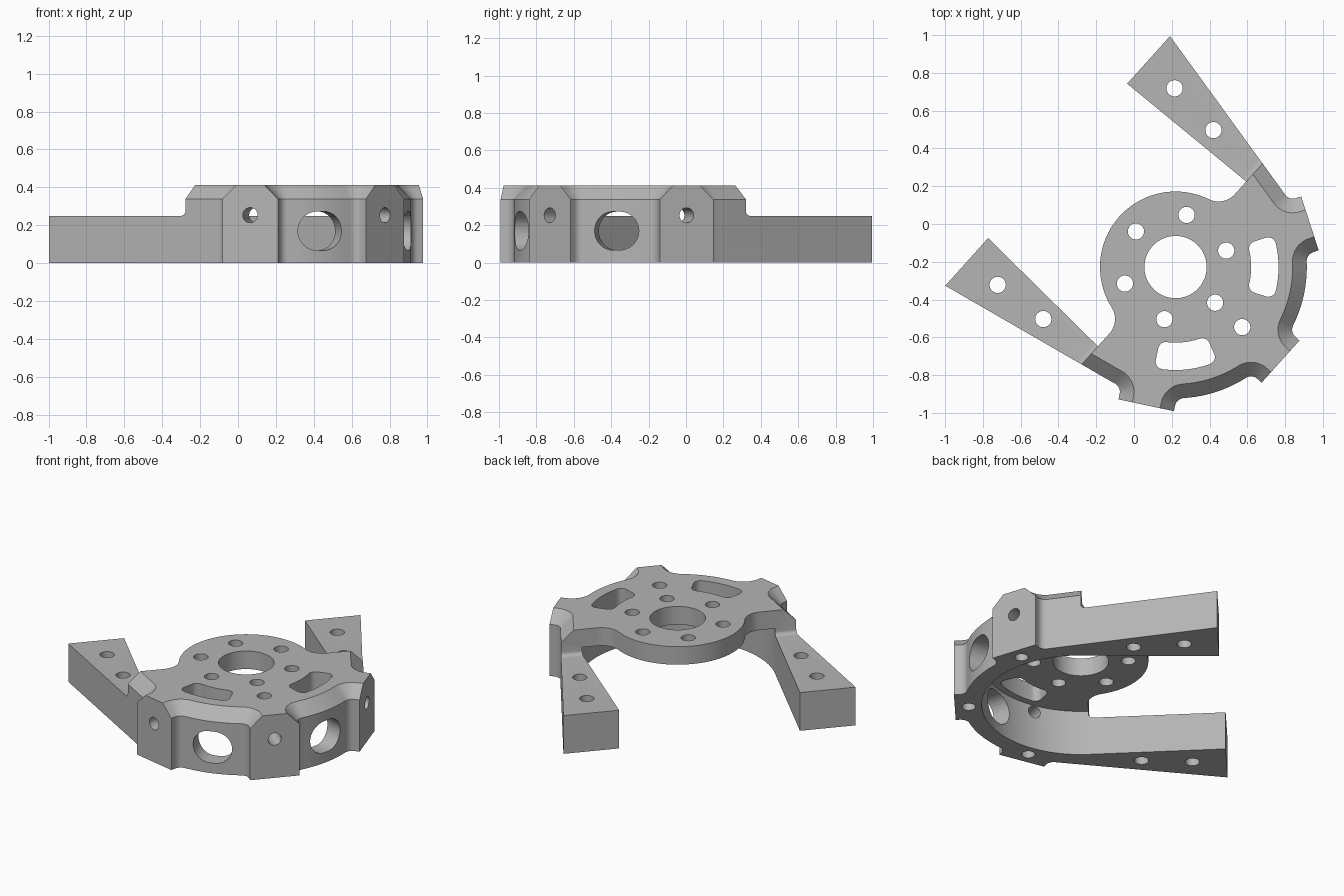
import bpy, bmesh
from math import radians, sin, cos, pi, sqrt, atan2, asin
from mathutils import Matrix

if "Cube" in bpy.data.objects:
    bpy.data.objects.remove(bpy.data.objects["Cube"], do_unlink=True)

# Main dimensions; the part is drawn symmetric about local x, then turned
RING, INNER = 0.695, 0.588
LUG_FACE, LUG_HALF, LUG_FILLET = 0.748, 0.15, 0.05
TOP, DECK_BOTTOM, ARM_TOP, CHAMFER = 0.413, 0.295, 0.25, 0.075
ARM_END, STEP = -0.84, -0.025
LOBE, LOBE_FILLET = 0.4, 0.115
TANGENT = radians(78)

metal = bpy.data.materials.new("plain grey")
metal.use_nodes = True
grey = (0.46, 0.46, 0.46, 1)
metal.diffuse_color = grey
metal.node_tree.nodes["Principled BSDF"].inputs["Base Color"].default_value = grey


def arc(cx, cy, r, a, b, n):
    return [(cx + r * cos(a + (b - a) * i / n), cy + r * sin(a + (b - a) * i / n))
            for i in range(n + 1)]


def turn(pts, a):
    return [(x * cos(a) - y * sin(a), x * sin(a) + y * cos(a)) for x, y in pts]


def flip(pts):
    return [(x, -y) for x, y in reversed(pts)]


def loft(name, layers, matrix=Matrix()):
    """Solid through a stack of (outline, height) layers."""
    bm = bmesh.new()
    rings = [[bm.verts.new((x, y, z)) for x, y in pts] for pts, z in layers]
    bm.faces.new(rings[0])
    bm.faces.new(rings[-1])
    n = len(rings[0])
    for low, high in zip(rings, rings[1:]):
        for i in range(n):
            j = (i + 1) % n
            bm.faces.new((low[i], low[j], high[j], high[i]))
    bmesh.ops.recalc_face_normals(bm, faces=bm.faces)
    bm.transform(matrix)
    mesh = bpy.data.meshes.new(name)
    bm.to_mesh(mesh)
    bm.free()
    mesh.materials.append(metal)
    obj = bpy.data.objects.new(name, mesh)
    bpy.context.collection.objects.link(obj)
    return obj


def prism(name, pts, z0, z1, matrix=Matrix()):
    return loft(name, [(pts, z0), (pts, z1)], matrix)


def circle(x, y, r, n=32):
    return arc(x, y, r, 0, 2 * pi, n)[:-1]


def outline(d):
    """Outer outline with lugs and arms, inset by d except on the lug faces."""
    r, f = RING - d, LUG_FILLET
    t = LUG_HALF + f
    s = sqrt((RING + f) ** 2 - t ** 2)
    end = atan2(t, s)
    side = [(LUG_FACE, LUG_HALF - d)] + arc(s, t, f + d, -pi / 2, end - pi, 8)
    sixty = radians(60)
    half = side + arc(0, 0, r, end, sixty - end, 10)[1:-1]
    half += turn(flip(side) + side, sixty)
    half.append((r * cos(TANGENT), r * sin(TANGENT)))
    half.append((ARM_END, (r - ARM_END * cos(TANGENT)) / sin(TANGENT)))
    return half + flip(half)


def back_relief(shift):
    """Area behind the deck: everything past the step except the round lobe."""
    cx = STEP - LOBE_FILLET
    cy = sqrt((LOBE + LOBE_FILLET) ** 2 - cx ** 2)
    half = [(-1.3, 1.3), (STEP, 1.3)]
    half += arc(cx, cy, LOBE_FILLET, 0, atan2(-cy, -cx), 12)
    half += arc(0, 0, LOBE, atan2(cy, cx), pi, 20)[1:-1]
    return [(x + shift, y) for x, y in half + [(-LOBE, 0)] + flip(half)]


def rounded_sector(r0, r1, half, c):
    """Arc-shaped window with rounded corners."""
    ai, ao = half - asin(c / (r0 + c)), half - asin(c / (r1 - c))
    ci, co = (r0 + c) * cos(ai), (r1 - c) * cos(ao)
    yi, yo = (r0 + c) * sin(ai), (r1 - c) * sin(ao)
    pts = arc(0, 0, r1, 0, ao, 6)[:-1]
    pts += arc(co, yo, c, ao, half + pi / 2, 6)
    pts += arc(ci, yi, c, half + pi / 2, ai + pi, 6)
    pts += arc(0, 0, r0, ai, 0, 6)[1:]
    return pts + flip(pts)[1:-1]


# Solid body with chamfered top rim
body = loft("motor_mount", [(outline(0), 0), (outline(0), TOP - CHAMFER),
                            (outline(CHAMFER), TOP)])
cutters = []

# Hollow under the deck, running out between the arms
u = [(-1.3, -0.53), (ARM_END, -0.55)] + arc(0, 0, INNER, -pi / 2, pi / 2, 48)
u += [(ARM_END, 0.55), (-1.3, 0.53)]
cutters.append(prism("hollow", u, -0.1, DECK_BOTTOM))

# Lowered arms with a small fillet at the step
fr = 0.025
steps = [(back_relief(fr * (sin(a) - 1)), ARM_TOP + fr * (1 - cos(a)))
         for a in (radians(18 * i) for i in range(6))]
cutters.append(loft("back_relief", steps + [(back_relief(0), 0.6)]))

# Centre bore and bolt circle
cutters.append(prism("bore", circle(0, 0, 0.165, 48), 0.1, 0.6))
for k in range(6):
    pts = turn(circle(0.282, 0, 0.043), radians(60 * k))
    cutters.append(prism("bolt_hole", pts, 0.1, 0.6))
cutters.append(prism("axis_hole", circle(0.475, 0, 0.043), 0.1, 0.6))

# Deck windows, rim windows and arm holes on both sides
radial = Matrix(((0, 0, 1, 0), (1, 0, 0, 0), (0, 1, 0, 0), (0, 0, 0, 1)))
stadium = arc(0.018, 0.17, 0.103, -pi / 2, pi / 2, 16)
stadium += arc(-0.018, 0.17, 0.103, pi / 2, 3 * pi / 2, 16)
for side in (-1, 1):
    window = turn(rounded_sector(0.4, 0.545, radians(18), 0.04), side * radians(42))
    cutters.append(prism("deck_window", window, 0.1, 0.6))
    spin = Matrix.Rotation(side * radians(30), 4, "Z")
    cutters.append(prism("rim_window", stadium, 0.45, 0.9, spin @ radial))
    for x, y in ((-0.637, 0.7), (-0.336, 0.673)):
        cutters.append(prism("arm_hole", circle(x, side * y, 0.043), -0.1, 0.4))

# Radial and blind upright screw holes in the three lugs
for k in (-1, 0, 1):
    a = k * radians(60)
    spin = Matrix.Rotation(a, 4, "Z")
    cutters.append(prism("lug_hole", circle(0, 0.253, 0.04), 0.5, 0.9, spin @ radial))
    cutters.append(prism("foot_hole", turn(circle(0.665, 0, 0.04), a), -0.1, 0.15))

# Cut everything out, then remove the cutters
bpy.ops.object.select_all(action="DESELECT")
bpy.context.view_layer.objects.active = body
body.select_set(True)
for cutter in cutters:
    cutter.hide_render = True
    mod = body.modifiers.new("cut", "BOOLEAN")
    mod.operation, mod.solver, mod.object = "DIFFERENCE", "EXACT", cutter
    bpy.ops.object.modifier_apply(modifier=mod.name)
    bpy.data.objects.remove(cutter, do_unlink=True)

# Smooth curved walls and place the part
bpy.ops.object.shade_smooth_by_angle(angle=radians(25))
body.rotation_euler.z = radians(-42)
body.location = (0.22, -0.228, 0)
